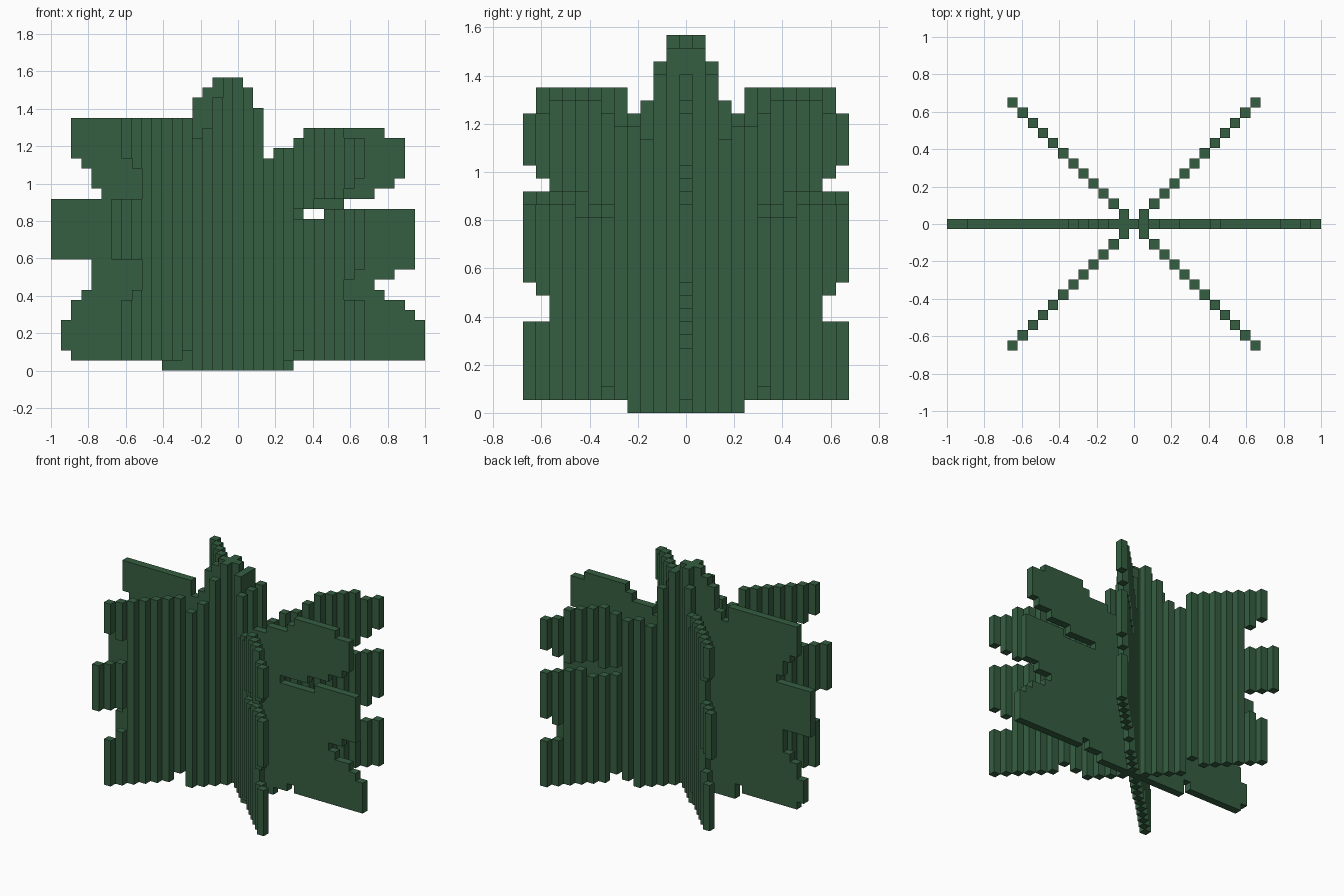
import bpy
import bmesh
from mathutils import Vector

cube = bpy.data.objects.get("Cube")
if cube:
    bpy.data.objects.remove(cube, do_unlink=True)

U = 2 / 37  # edge length of one block

# Outline of the leafy panel in blocks: (last column, height) steps
TOP = [(-17, 17), (-7, 25), (-6, 23), (-5, 24), (-4, 27), (-3, 28), (0, 29), (1, 28),
       (2, 26), (4, 21), (7, 22), (8, 23), (14, 24), (16, 23), (17, 16), (18, 5)]
BOTTOM = [(-18, 11), (-17, 2), (-9, 1), (-8, 2), (5, 0), (7, 1), (8, 2), (18, 1)]

# Notches between the leaf tips: column -> removed height ranges
NOTCHES = {
    -17: [(5, 11)], -16: [(7, 11), (17, 21)], -15: [(8, 11), (17, 20)], -14: [(17, 18)],
    7: [(15, 16)], 8: [(15, 16)], 9: [(15, 16)], 10: [(15, 16)], 11: [(15, 17)],
    12: [(16, 17)], 13: [(16, 17)], 14: [(8, 9), (16, 18)], 15: [(7, 9), (16, 18)],
    16: [(7, 10), (16, 19)], 17: [(6, 10)],
}

# Panel columns sampled by the diagonal arms, from the centre outwards
RIGHT_ARM = [1, 2, 4, 5, 6, 8, 9, 11, 12, 13, 15, 16]
LEFT_ARM = [-2, -4, -5, -6, -8, -9, -10, -12, -13, -15, -16, -18]


def step(table, column):
    return next(value for last, value in table if column <= last)


def column_heights(column):
    cuts = NOTCHES.get(column, [])
    return [z for z in range(step(BOTTOM, column), step(TOP, column))
            if not any(lo <= z < hi for lo, hi in cuts)]


def diagonal_cells(slope):
    cells = set()
    for side, arm in ((1, RIGHT_ARM), (-1, LEFT_ARM)):
        for i, column in enumerate(arm, 1):
            x = side * i
            cells |= {(x, x * slope, z) for z in column_heights(column)}
    return cells


def block_object(name, cells, solid, material):
    """Skin a set of blocks, leaving out faces buried in the plant."""
    bm = bmesh.new()
    for cell in cells:
        centre = Vector(cell) + Vector((0, 0, 0.5))
        for axis in range(3):
            for sign in (-1, 1):
                normal = Vector((0, 0, 0))
                normal[axis] = sign
                if tuple(int(c + n) for c, n in zip(cell, normal)) in solid:
                    continue
                a = Vector((0, 0, 0))
                a[(axis + 1) % 3] = 1
                b = normal.cross(a)
                corners = [centre + (normal + a * p + b * q) / 2
                           for p, q in ((-1, -1), (1, -1), (1, 1), (-1, 1))]
                bm.faces.new([bm.verts.new(v * U) for v in corners])
    bmesh.ops.remove_doubles(bm, verts=bm.verts, dist=U / 100)
    bmesh.ops.dissolve_limit(bm, angle_limit=0.01, verts=bm.verts, edges=bm.edges)
    mesh = bpy.data.meshes.new(name)
    bm.to_mesh(mesh)
    bm.free()
    mesh.materials.append(material)
    obj = bpy.data.objects.new(name, mesh)
    bpy.context.collection.objects.link(obj)


# Leaf colour
green = bpy.data.materials.new("leaf_green")
green.use_nodes = True
green.diffuse_color = (0.036, 0.112, 0.053, 1)
shader = next(n for n in green.node_tree.nodes if n.type == "BSDF_PRINCIPLED")
shader.inputs["Base Color"].default_value = green.diffuse_color
shader.inputs["Roughness"].default_value = 0.9

# One straight panel crossed by two diagonal ones
panels = {
    "straight_leaf_panel": {(c, 0, z) for c in range(-18, 19) for z in column_heights(c)},
    "rising_diagonal_panel": diagonal_cells(1),
    "falling_diagonal_panel": diagonal_cells(-1),
}
solid = set().union(*panels.values())
for name, cells in panels.items():
    block_object(name, cells, solid, green)
